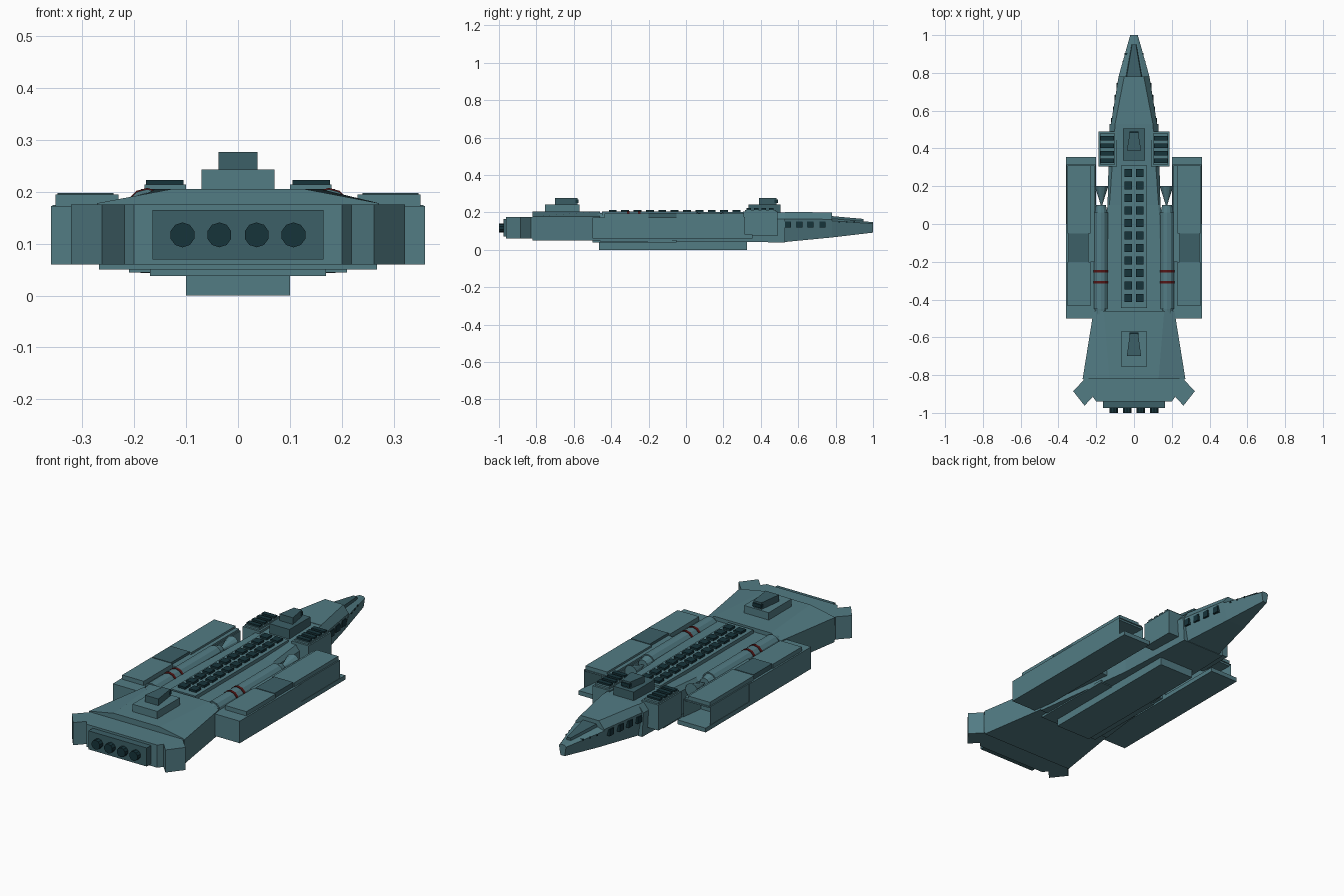
import bpy, bmesh, math
from mathutils import Matrix, Vector

if "Cube" in bpy.data.objects:
    bpy.data.objects.remove(bpy.data.objects["Cube"])


def material(name, rgb):
    m = bpy.data.materials.new(name)
    m.diffuse_color = (*rgb, 1)
    m.use_nodes = True
    m.node_tree.nodes["Principled BSDF"].inputs["Base Color"].default_value = m.diffuse_color
    return m


HULL = material("hull_teal", (0.085, 0.20, 0.23))
DEEP = material("deep_teal", (0.045, 0.115, 0.135))
DARK = material("dark_glass", (0.008, 0.033, 0.042))
RED = material("dark_red", (0.09, 0.008, 0.008))


def finish(name, bm, mat, mirror=False):
    bmesh.ops.recalc_face_normals(bm, faces=bm.faces)
    me = bpy.data.meshes.new(name)
    bm.to_mesh(me)
    bm.free()
    me.materials.append(mat)
    ob = bpy.data.objects.new(name, me)
    bpy.context.collection.objects.link(ob)
    if mirror:
        ob.modifiers.new("mirror", 'MIRROR')
    return ob


def add_box(bm, x0, x1, y0, y1, z0, z1):
    size = Matrix.Diagonal((x1 - x0, y1 - y0, z1 - z0, 1))
    mid = Matrix.Translation(((x0 + x1) / 2, (y0 + y1) / 2, (z0 + z1) / 2))
    bmesh.ops.create_cube(bm, size=1, matrix=mid @ size)


def boxes(name, items, mat=HULL, mirror=False):
    bm = bmesh.new()
    for b in items:
        add_box(bm, *b)
    return finish(name, bm, mat, mirror)


def loft(name, sections, mat=HULL):
    """Sections: y, half widths (bottom, shoulder, top), heights (same)."""
    bm = bmesh.new()
    rings = []
    for y, wb, ws, wt, zb, zs, zt in sections:
        pts = [(wb, zb), (ws, zs), (wt, zt), (-wt, zt), (-ws, zs), (-wb, zb)]
        rings.append([bm.verts.new((x, y, z)) for x, z in pts])
    for a, b in zip(rings, rings[1:]):
        for i in range(6):
            j = (i + 1) % 6
            bm.faces.new((a[i], a[j], b[j], b[i]))
    bm.faces.new(rings[0])
    bm.faces.new(rings[-1])
    return finish(name, bm, mat)


def prism(name, outline, z0, z1, mat=HULL, mirror=False):
    bm = bmesh.new()
    face = bm.faces.new([bm.verts.new((x, y, z0)) for x, y in outline])
    new = bmesh.ops.extrude_face_region(bm, geom=[face])["geom"]
    bmesh.ops.translate(bm, vec=(0, 0, z1 - z0),
                        verts=[v for v in new if isinstance(v, bmesh.types.BMVert)])
    return finish(name, bm, mat, mirror)


def tubes(name, items, mat=HULL, sides=12, mirror=True):
    """Items: x, z, y start, y end, start radius, end radius (along y)."""
    bm = bmesh.new()
    for x, z, y0, y1, r0, r1 in items:
        m = Matrix.Translation((x, (y0 + y1) / 2, z)) @ Matrix.Rotation(-math.pi / 2, 4, 'X')
        bmesh.ops.create_cone(bm, cap_ends=True, segments=sides, radius1=r0,
                              radius2=r1, depth=y1 - y0, matrix=m)
    return finish(name, bm, mat, mirror)


# Hull, tapering forward from the stern
loft("stern_hull", [(-0.82, .268, .272, .13, .05, .178, .205),
                    (-0.46, .212, .214, .16, .05, .178, .205)])
loft("middle_hull", [(-0.46, .21, .21, .15, .045, .165, .185),
                     (0.10, .14, .14, .13, .042, .165, .185),
                     (0.53, .122, .13, .10, .040, .165, .200)])
loft("forward_hull", [(0.53, .10, .122, .10, .042, .165, .202),
                      (0.78, .055, .082, .052, .066, .163, .200)])
loft("nose", [(0.78, .055, .082, .05, .066, .155, .166),
              (1.00, .012, .020, .012, .092, .140, .148)])
loft("nose_deck", [(0.77, .05, .045, .04, .15, .165, .181),
                   (0.95, .012, .012, .010, .14, .155, .165)], DEEP)
boxes("keel", [(-.10, .10, -.465, .325, 0, .045)])
boxes("belly_plate", [(-.17, .17, -.50, -.05, .038, .052)])
boxes("pod_struts", [(.10, .22, -.49, -.02, .07, .15)], mirror=True)

# Spine with two rows of windows
boxes("spine", [(-.07, .07, -.445, .31, .15, .203)])
boxes("spine_windows", [(x - .02, x + .02, y - .021, y + .021, .195, .214)
                        for x in (-.031, .031)
                        for y in (.27 - .0662 * i for i in range(11))], DARK)

# Stern block, engine plate and nozzles
prism("engine_block", [(.268, -.82), (.265, -.85), (.20, -.94), (-.20, -.94),
                       (-.265, -.85), (-.268, -.82)], .06, .176)
boxes("engine_plate", [(-.165, .165, -.975, -.93, .07, .165)], DEEP)
tubes("engine_nozzles", [(x, .117, -1, -.97, .024, .024) for x in (.036, .107)], DARK, 10)
prism("stern_thrusters", [(.322, -.885), (.265, -.825), (.205, -.90), (.262, -.962)],
      .06, .176, mirror=True)

# Two command towers: base, tapered cabin and window strip
for label, y0, y1, c0, c1, w in (("stern", -.755, -.57, -.70, -.58, .07),
                                 ("bridge", .335, .505, .39, .485, .057)):
    boxes(label + "_tower_base", [(-w, w, y0, y1, .18, .243)],
          HULL if label == "stern" else DEEP)
    prism(label + "_tower_cabin", [(-.038, c0), (.038, c0), (.022, c1), (-.022, c1)],
          .24, .277, DEEP)
    boxes(label + "_tower_window", [(-.024, .024, c1 - .012, c1 + .006, .25, .268)], DARK)

# Shoulder blocks with vent bars
boxes("shoulder_blocks", [(.09, .187, .305, .49, .075, .205),
                          (.10, .18, .315, .48, .20, .214)], mirror=True)
boxes("shoulder_vents", [(.105, .177, y - .012, y + .012, .205, .223)
                         for y in (.335, .375, .415, .455)], DARK, True)

# Side pods with a hangar mouth cut into the front
bm = bmesh.new()
add_box(bm, .205, .358, -.02, .315, .065, .175)
front = max(bm.faces, key=lambda f: f.calc_center_median().y)
bmesh.ops.inset_region(bm, faces=[front], thickness=.022)
bmesh.ops.translate(bm, verts=front.verts, vec=(0, -.12, 0))
finish("pod_hangars", bm, HULL, True)
boxes("pod_bodies", [(.20, .36, -.50, 0, .06, .173)], mirror=True)
boxes("pod_lips", [(.20, .36, 0, .355, .06, .082)], mirror=True)
boxes("pod_roofs", [(.23, .352, -.435, -.20, .165, .195),
                    (.23, .352, -.05, .31, .165, .195),
                    (.21, .24, -.20, .31, .165, .185)], mirror=True)
boxes("pod_hatches", [(.24, .348, -.20, -.05, .165, .198)], DEEP, True)

# Fuel cylinders with red bands and flared cones
tubes("cylinders", [(.175, .165, -.45, .06, .04, .04),
                    (.175, .165, .06, .10, .034, .026),
                    (.175, .165, -.48, -.44, .03, .034)])
tubes("cylinder_bands", [(.175, .165, y - .007, y + .007, .0425, .0425)
                         for y in (-.25, -.308)], RED)
tubes("cylinder_cones", [(.172, .165, .095, .20, .002, .036)])

# Side windows along the tapering bow
bm = bmesh.new()
for y, w, z, s in [(y, .122 - .16 * (y - .53), .135, .017) for y in (.545, .605, .665, .73)] + \
                  [(y, .082 - .282 * (y - .78), .147, .004) for y in (.82, .86, .90)]:
    w -= .004
    add_box(bm, w - .015, w + .006, y - s, y + s, z - s, z + s)
finish("bow_windows", bm, DARK, True)
